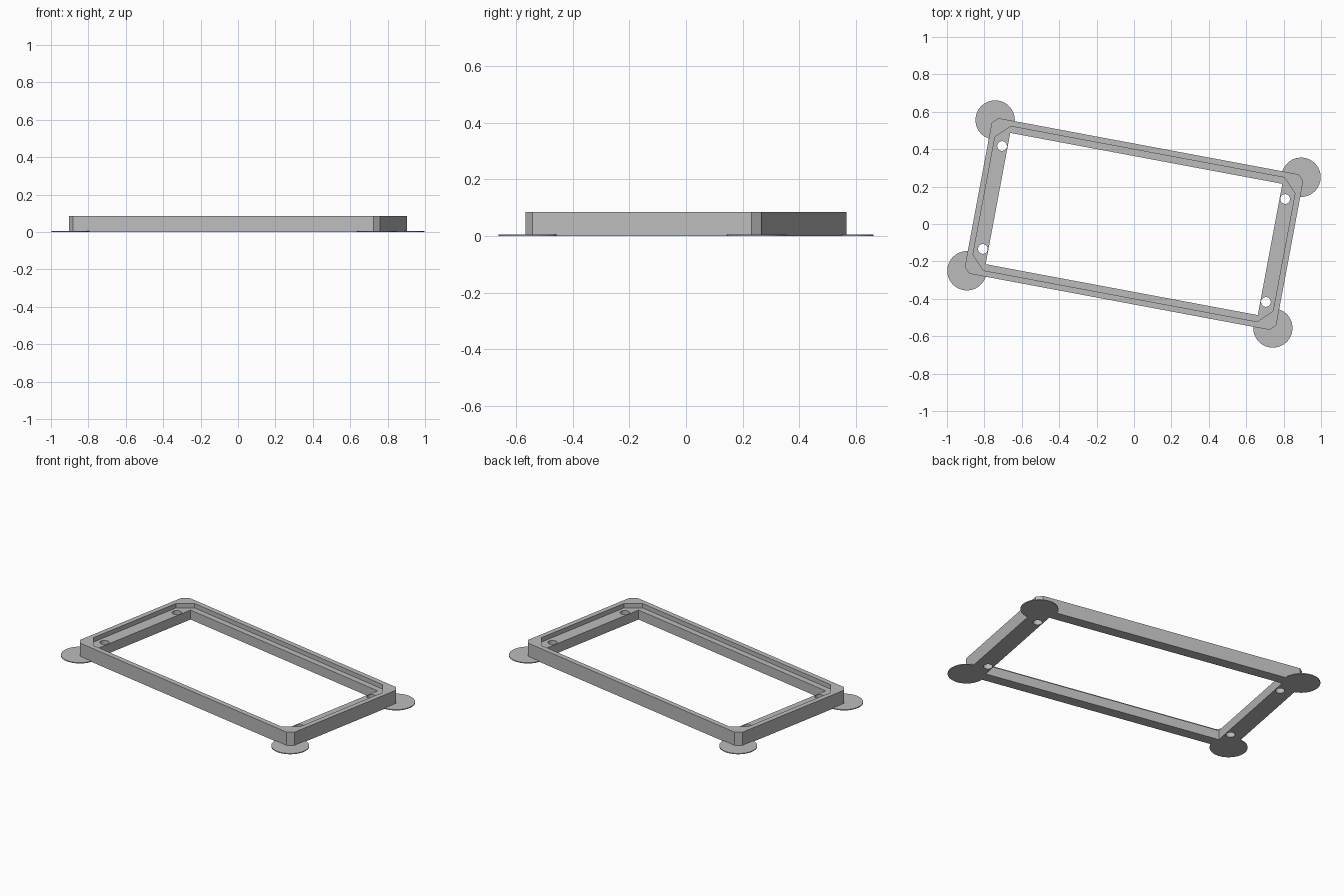
import bpy
import bmesh
import math
from mathutils import Matrix

if "Cube" in bpy.data.objects:
    bpy.data.objects.remove(bpy.data.objects["Cube"], do_unlink=True)

HEIGHT, LEDGE = 0.085, 0.058
TURN = Matrix.Rotation(math.radians(-10.6), 4, "Z")
CORNERS = [(sx, sy) for sx in (-1, 1) for sy in (-1, 1)]

grey = bpy.data.materials.new("light_grey")
grey.use_nodes = True
colour = (0.5, 0.5, 0.5, 1)
grey.diffuse_color = colour
grey.node_tree.nodes["Principled BSDF"].inputs["Base Color"].default_value = colour


def finish(name, bm):
    """Turn a bmesh into a grey object, rotated with the whole frame."""
    bmesh.ops.recalc_face_normals(bm, faces=bm.faces)
    bm.transform(TURN)
    mesh = bpy.data.meshes.new(name)
    bm.to_mesh(mesh)
    bm.free()
    mesh.materials.append(grey)
    obj = bpy.data.objects.new(name, mesh)
    bpy.context.collection.objects.link(obj)
    return obj


def block(name, hx, hy, chamfer, z0, z1):
    """Rectangular prism with chamfered upright corners."""
    outline = []
    for sx, sy in ((1, 1), (-1, 1), (-1, -1), (1, -1)):
        pair = [(sx * hx, sy * (hy - chamfer)), (sx * (hx - chamfer), sy * hy)]
        if sx * sy < 0:
            pair.reverse()
        outline += pair if chamfer else pair[:1]
    bm = bmesh.new()
    base = bm.faces.new([bm.verts.new((x, y, z0)) for x, y in outline])
    top = bmesh.ops.extrude_face_region(bm, geom=[base])["geom"]
    verts = [v for v in top if isinstance(v, bmesh.types.BMVert)]
    bmesh.ops.translate(bm, verts=verts, vec=(0, 0, z1 - z0))
    return finish(name, bm)


def discs(name, x, y, radius, z0, z1, sides):
    """One upright cylinder at each of the four mirrored positions."""
    bm = bmesh.new()
    for sx, sy in CORNERS:
        place = Matrix.Translation((sx * x, sy * y, (z0 + z1) / 2))
        bmesh.ops.create_cone(bm, cap_ends=True, segments=sides, radius1=radius,
                              radius2=radius, depth=z1 - z0, matrix=place)
    return finish(name, bm)


# Frame body, then the cutters for the stepped recess, opening and screw holes
frame = block("frame", 0.847, 0.423, 0.03, 0, HEIGHT)
cutters = [
    block("recess_cutter", 0.816, 0.392, 0.072, LEDGE, HEIGHT + 0.1),
    block("opening_cutter", 0.74, 0.357, 0, -0.1, HEIGHT + 0.1),
    discs("hole_cutter", 0.77, 0.28, 0.026, -0.1, HEIGHT + 0.1, 32),
]
for cutter in cutters:
    cutter.hide_render = True
    mod = frame.modifiers.new(cutter.name, "BOOLEAN")
    mod.operation = "DIFFERENCE"
    mod.solver = "EXACT"
    mod.object = cutter

# Bake the cuts and drop the cutters
bpy.context.view_layer.update()
evaluated = frame.evaluated_get(bpy.context.evaluated_depsgraph_get())
cut_mesh = bpy.data.meshes.new_from_object(evaluated)
frame.modifiers.clear()
frame.data = cut_mesh
for cutter in cutters:
    bpy.data.objects.remove(cutter, do_unlink=True)

# Thin round pads under the corners
pads = discs("corner_pads", 0.832, 0.41, 0.105, 0, 0.005, 64)

# Smooth the round walls, keep every edge crisp
bpy.ops.object.select_all(action="DESELECT")
for obj in (frame, pads):
    obj.select_set(True)
bpy.context.view_layer.objects.active = frame
bpy.ops.object.shade_smooth_by_angle(angle=math.radians(25))
